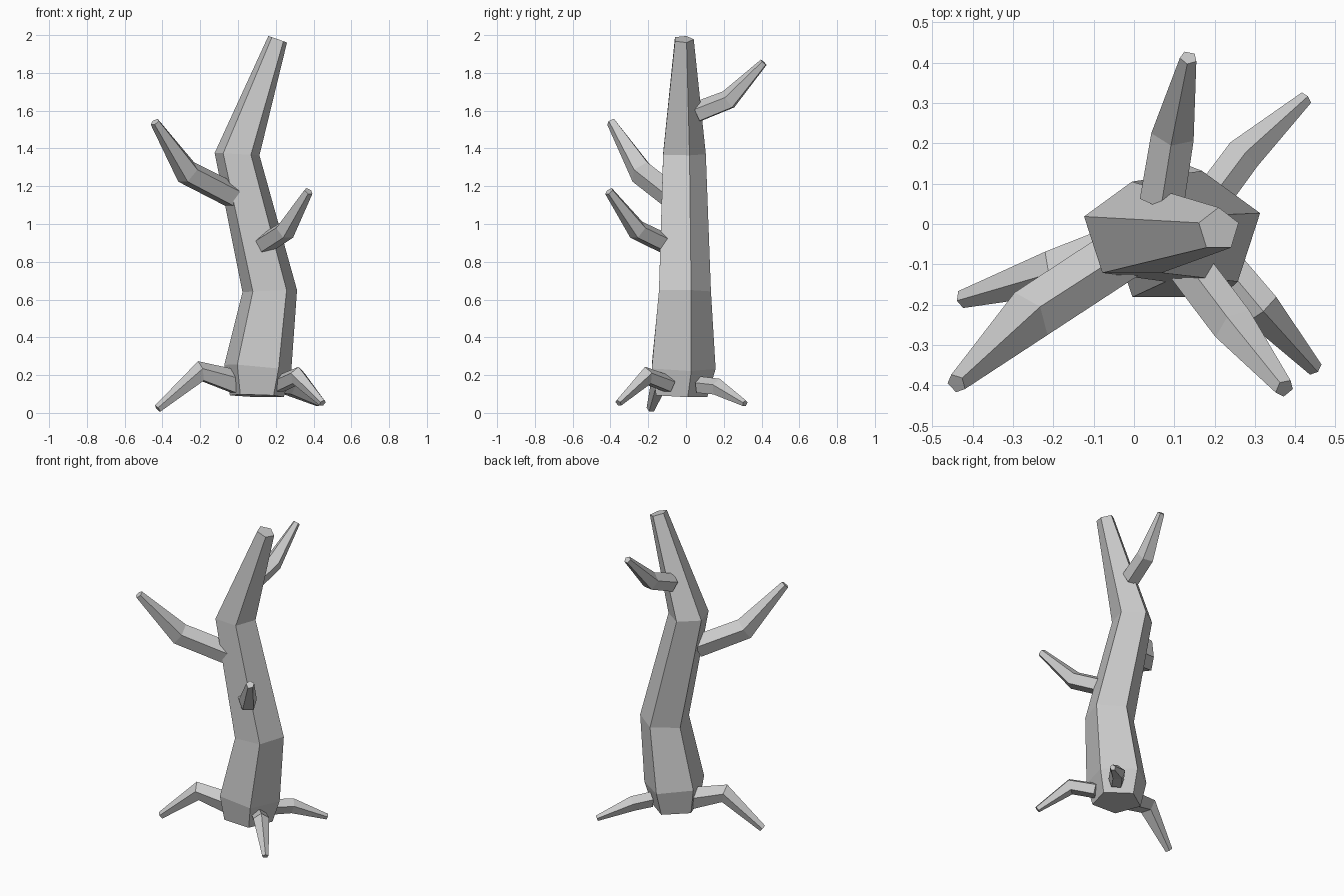
import bpy, bmesh
from mathutils import Vector

if "Cube" in bpy.data.objects:
    bpy.data.objects.remove(bpy.data.objects["Cube"])

SIDES = 5


def limb(name, stations, ref):
    """Five-sided tapered limb through (x, y, z, radius) stations, one ridge facing ref."""
    pts = [Vector(s[:3]) for s in stations]
    bm = bmesh.new()
    rings = []
    for i, p in enumerate(pts):
        t = Vector()
        if i > 0:
            t += (p - pts[i - 1]).normalized()
        if i < len(pts) - 1:
            t += (pts[i + 1] - p).normalized()
        t.normalize()
        side = t.cross(ref).normalized()
        up = side.cross(t)
        ring = bmesh.ops.create_circle(bm, segments=SIDES, radius=stations[i][3])["verts"]
        for v in ring:
            # circle starts on local y, which becomes the ridge direction
            v.co = p + side * v.co.x + up * v.co.y
        rings.append(ring)
    for a, b in zip(rings, rings[1:]):
        for k in range(SIDES):
            n = (k + 1) % SIDES
            bm.faces.new((a[k], a[n], b[n], b[k]))
    bm.faces.new(rings[0])
    bm.faces.new(rings[-1])
    bmesh.ops.recalc_face_normals(bm, faces=bm.faces)
    mesh = bpy.data.meshes.new(name)
    bm.to_mesh(mesh)
    bm.free()
    obj = bpy.data.objects.new(name, mesh)
    bpy.context.collection.objects.link(obj)


Y, Z = Vector((0, 1, 0)), Vector((0, 0, 1))

# Crooked trunk, ridge to the back and flat face to the front
limb("trunk", [(0.10, -0.037, 0.09, 0.15), (0.105, -0.03, 0.24, 0.187),
               (0.168, -0.02, 0.645, 0.152), (-0.005, -0.02, 1.37, 0.125),
               (0.21, -0.014, 1.978, 0.055)], Y)

# Branches: base, elbow, tip
limb("left_branch", [(-0.03, -0.075, 1.15, 0.07), (-0.265, -0.23, 1.27, 0.07),
                     (-0.44, -0.395, 1.54, 0.026)], Z)
limb("right_branch", [(0.14, -0.11, 0.895, 0.056), (0.25, -0.255, 0.965, 0.056),
                      (0.373, -0.407, 1.173, 0.025)], Z)
limb("back_branch", [(0.07, 0.06, 1.59, 0.058), (0.097, 0.225, 1.655, 0.056),
                     (0.135, 0.412, 1.855, 0.022)], Z)

# Roots: base, elbow, tip
limb("left_root", [(-0.01, -0.055, 0.16, 0.068), (-0.2, -0.12, 0.217, 0.058),
                   (-0.425, -0.186, 0.022, 0.023)], Z)
limb("front_right_root", [(0.215, -0.09, 0.15, 0.048), (0.315, -0.21, 0.195, 0.05),
                          (0.448, -0.358, 0.052, 0.02)], Z)
limb("back_right_root", [(0.2, 0.075, 0.145, 0.048), (0.27, 0.17, 0.135, 0.047),
                         (0.426, 0.312, 0.05, 0.018)], Z)
